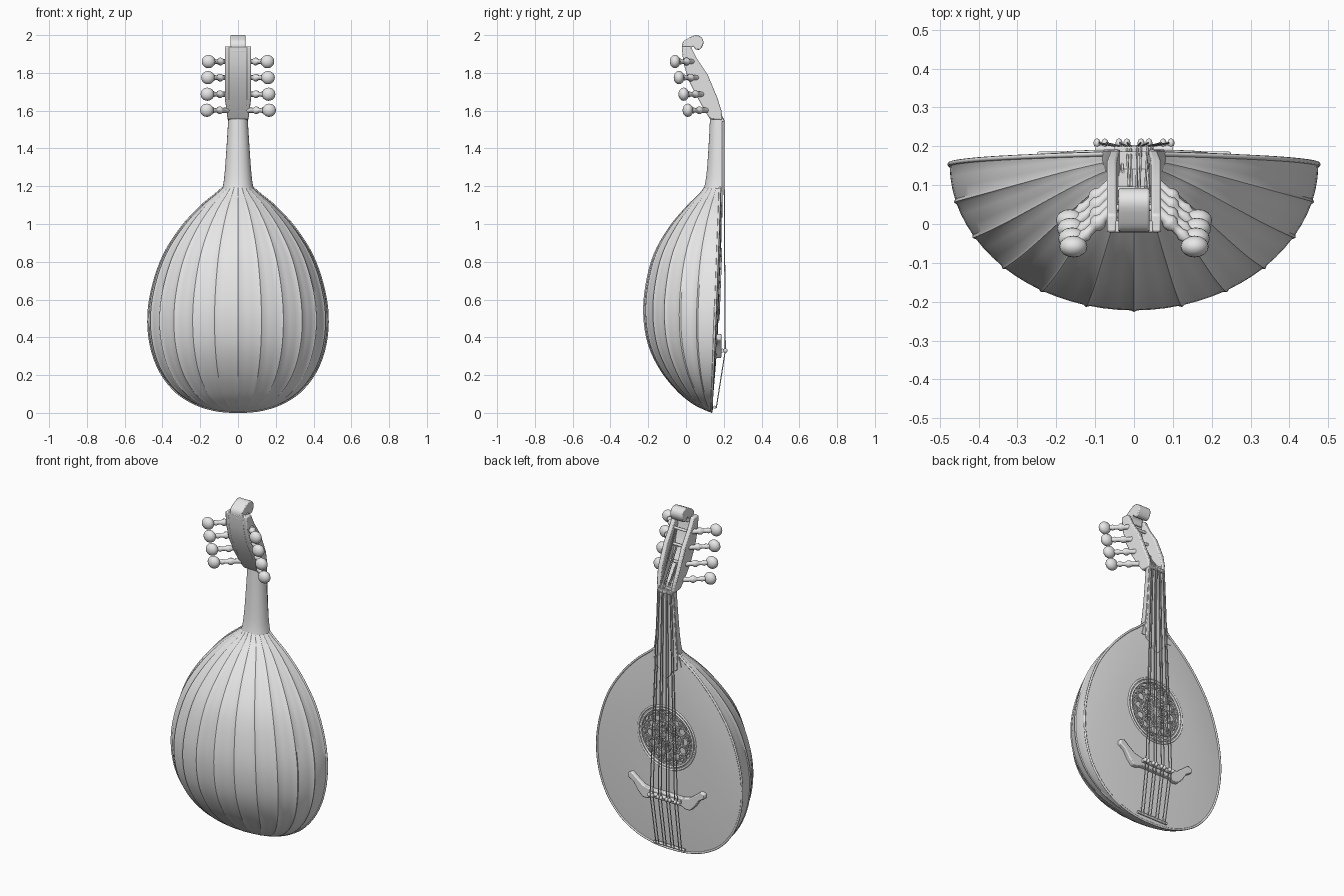
import bpy, bmesh, math
from mathutils import Vector

cube = bpy.data.objects.get("Cube")
if cube:
    bpy.data.objects.remove(cube, do_unlink=True)

grey = bpy.data.materials.new("plain_grey")
grey.use_nodes = True
grey.diffuse_color = (0.8, 0.8, 0.8, 1)
grey.node_tree.nodes["Principled BSDF"].inputs["Base Color"].default_value = (0.8, 0.8, 0.8, 1)


def activate(obj):
    bpy.ops.object.select_all(action="DESELECT")
    obj.select_set(True)
    bpy.context.view_layer.objects.active = obj


def finish(name, bm, bevel=0, angle=35):
    bmesh.ops.recalc_face_normals(bm, faces=bm.faces)
    mesh = bpy.data.meshes.new(name)
    bm.to_mesh(mesh)
    bm.free()
    mesh.materials.append(grey)
    obj = bpy.data.objects.new(name, mesh)
    bpy.context.collection.objects.link(obj)
    if bevel:
        mod = obj.modifiers.new("soft_edges", "BEVEL")
        mod.width, mod.segments = bevel, 2
    activate(obj)
    bpy.ops.object.shade_smooth_by_angle(angle=math.radians(angle))
    return obj


def skin(name, rings, closed, caps, **kw):
    """Bridge equal-length rings of points."""
    bm = bmesh.new()
    rows = [[bm.verts.new(p) for p in ring] for ring in rings]
    n = len(rows[0])
    for a, b in zip(rows, rows[1:]):
        for j in range(n if closed else n - 1):
            k = (j + 1) % n
            bm.faces.new((a[j], a[k], b[k], b[j]))
    if caps:
        bm.faces.new(rows[0])
        bm.faces.new(rows[-1])
    return finish(name, bm, **kw)


def plate(name, pts, place, lo, hi, bevel=0.004):
    """Extrude an outline between two depths; place maps (p, q, depth) to xyz."""
    return skin(name, [[place(p, q, d) for p, q in pts] for d in (lo, hi)], True, True, bevel=bevel)


def tubes(name, paths, radius, cyclic=False, radii=None):
    """Round rods along one or more point paths."""
    curve = bpy.data.curves.new(name, "CURVE")
    curve.dimensions = "3D"
    curve.bevel_depth, curve.bevel_resolution = radius, 2
    curve.use_fill_caps = True
    for path in paths:
        spline = curve.splines.new("POLY")
        spline.points.add(len(path) - 1)
        spline.use_cyclic_u = cyclic
        for i, (pt, co) in enumerate(zip(spline.points, path)):
            pt.co = (*co, 1)
            pt.radius = radii[i] if radii else 1
    curve.materials.append(grey)
    obj = bpy.data.objects.new(name, curve)
    bpy.context.collection.objects.link(obj)
    activate(obj)
    bpy.ops.object.convert(target="MESH")
    bpy.ops.object.shade_smooth_by_angle(angle=math.radians(50))


def balls(name, centres, size):
    bm = bmesh.new()
    for c in centres:
        new = bmesh.ops.create_uvsphere(bm, u_segments=16, v_segments=10, radius=1)["verts"]
        for v in new:
            v.co = Vector(c) + v.co * Vector(size)
    finish(name, bm, angle=60)


def smooth_path(pts, steps=4):
    """Catmull-Rom samples through the points."""
    pts = [Vector(p) for p in pts]
    pts = [2 * pts[0] - pts[1]] + pts + [2 * pts[-1] - pts[-2]]
    out = []
    for a, b, c, d in zip(pts, pts[1:], pts[2:], pts[3:]):
        for i in range(steps):
            t = i / steps
            out.append(b + (c - a) * t / 2 + (a - b * 2.5 + c * 2 - d / 2) * t**2
                       + (b * 1.5 - a / 2 - c * 1.5 + d / 2) * t**3)
    return out + [pts[-2]]


def board_y(z):
    return 0.135 + 0.038 * z


def across(p, q, d):
    return (d, p, q)


def facing(p, q, d):
    return (p, d, q)


def mirrored(half):
    return half + [(-x, z) for x, z in reversed(half) if x]


# Ribbed bowl: height, half width, back depth
body = smooth_path([(.006, .04, .12), (.015, .12, .1), (.045, .22, .04), (.11, .325, -.04),
                    (.22, .412, -.13), (.36, .462, -.197), (.52, .474, -.222), (.68, .448, -.21),
                    (.84, .39, -.168), (.98, .3, -.09), (1.09, .2, 0), (1.16, .115, .07), (1.2, .07, .1)])
ribs = 12
arc = [(math.pi * (r + f) / ribs, k) for r in range(ribs)
       for f, k in ((0, 1.012), (.07, 1), (.35, 1), (.65, 1), (.93, 1))] + [(math.pi, 1.012)]
skin("ribbed_bowl", [[(w * k * math.cos(a), board_y(z) - (board_y(z) - back) * k * math.sin(a), z)
                      for a, k in arc] for z, w, back in body], False, True)

# Domed soundboard with a round sound hole
rose_z, rose_r, dome = 0.68, 0.17, 0.018
outline = [(w, z) for z, w, b in body] + [(-w, z) for z, w, b in reversed(body)]
rings = []
for s in (0, .25, .5, .75, .92, 1):
    ring = []
    for x, z in outline:
        a = math.atan2(z - rose_z, x)
        px = x * s + rose_r * math.cos(a) * (1 - s)
        pz = z * s + (rose_z + rose_r * math.sin(a)) * (1 - s)
        ring.append((px, board_y(pz) + dome * (1 - s * s), pz))
    rings.append(ring)
skin("soundboard", rings, True, False)
tubes("soundboard_rim", [[(x, board_y(z), z) for x, z in outline]], 0.006, True)


# Rosette of interlaced rings over a recessed disc
def circle(x, z, r, lift, n=32):
    pts = []
    for i in range(n):
        a = math.tau * i / n
        pz = z + r * math.sin(a)
        pts.append((x + r * math.cos(a), board_y(pz) + dome + lift, pz))
    return pts


skin("rosette_back", [circle(0, rose_z, r, lift) for r, lift in ((.175, 0), (.17, -.014), (.01, -.014))],
     True, False)
tubes("rosette_border", [circle(0, rose_z, r, 0) for r in (.187, .17)], 0.006, True)
lattice = [circle(0, rose_z, r, -.006) for r in (.03, .09, .135)]
for count, offset, r in ((12, .085, .08), (12, .125, .04), (6, .05, .05)):
    for i in range(count):
        a = math.tau * i / count
        lattice.append(circle(offset * math.cos(a), rose_z + offset * math.sin(a), r, -.006, 24))
tubes("rosette_lattice", lattice, 0.004, True)

# Neck with a rounded back, and the fingerboard with a pointed end
neck = smooth_path([(1.12, .1, .075), (1.2, .08, .098), (1.28, .07, .11), (1.42, .06, .12), (1.58, .05, .128)])
skin("neck", [[(w * math.cos(a), .186 - (.186 - back) * math.sin(a) ** .8, z)
               for a in [math.pi * i / 20 for i in range(20)] + [math.pi]]
              for z, w, back in neck], True, True)
plate("fingerboard", mirrored([(.05, 1.56), (.068, 1.25), (.078, 1.18), (.072, 1.1), (.05, 1.09),
                               (.03, 1.06), (0, 1.03)]), facing, .172, .192, .003)
plate("nut", mirrored([(.05, 1.54), (.05, 1.56)]), facing, .17, .2, .003)

# Open pegbox: two cheeks, back plate and curled scroll
back_edge = [(.128, 1.555), (.105, 1.59), (.06, 1.67), (.01, 1.77), (-.015, 1.86), (-.022, 1.94)]
front_edge = [(.025, 1.94), (.055, 1.88), (.115, 1.79), (.165, 1.67), (.188, 1.6), (.192, 1.55)]
for side, label in ((1, "left"), (-1, "right")):
    plate(label + "_pegbox_cheek", back_edge + front_edge,
          lambda p, q, d: (d * min(1, .78 + 2 * (q - 1.55)), p, q), side * .044, side * .07, .006)
plate("pegbox_back", back_edge + [(y + .03, z) for y, z in reversed(back_edge)], across, -.05, .05, .004)
scroll = smooth_path([(-.02, 1.91), (-.018, 1.96), (.015, 1.985), (.055, 2.0), (.085, 1.985), (.092, 1.955),
                      (.075, 1.925), (.05, 1.925), (.04, 1.94), (.025, 1.93), (.02, 1.9)], 3)
plate("scroll", [tuple(p) for p in scroll], across, -.04, .04, .008)

# Pegs with turned shafts and round heads
peg_heads = [(.01, 1.602), (-.012, 1.687), (-.037, 1.775), (-.058, 1.86)]
heads, spools = [], []
for i, (y, z) in enumerate(peg_heads):
    spools.append([(-.05, y + .1, z), (.05, y + .1, z)])
    for side, label in ((1, "left"), (-1, "right")):
        head = Vector((side * (.165 - .003 * i), y, z))
        foot = Vector((side * .055, y + .098, z))
        stops = (0, .25, .34, .42, .5, .62, .7, .78, 1)
        tubes(f"{label}_peg_shaft_{i + 1}", [[foot.lerp(head, t) for t in stops]], 0.012,
              radii=[1.2, 1.1, 1.7, 1.7, 1, 1, 1.4, 1, 1.2])
        heads.append(head)
balls("peg_heads", heads, (.036, .028, .035))
tubes("peg_spools", spools, 0.008)

# Bridge with raised curling ends, saddle and string pins
wing = [(0, .355), (.1, .352), (.15, .362), (.19, .392), (.225, .42), (.25, .41), (.25, .385),
        (.215, .365), (.185, .32), (.155, .29), (.125, .29), (.1, .302), (0, .302)]
plate("bridge", wing + [(-x, z) for x, z in reversed(wing[1:-1])], facing, .145, .187, .006)
tubes("bridge_saddle", [[(-.1, .193, .33), (.1, .193, .33)]], 0.011)
tubes("tail_bar", [[(-.1, .152, .03), (.1, .152, .03)]], 0.008)

# Four double courses of strings from the tail, over bridge and nut, to the pegs
strings, pins = [], []
for i in range(4):
    for pair in (-1, 1):
        u = (i - 1.5) / 1.5 + pair * .12
        y, z = peg_heads[i]
        strings.append([(u * .075, .16, .025), (u * .08, .208, .33), (u * .04, .2, 1.55),
                        (u * .03, y + .108, z)])
        pins.append((u * .085, .208, .33))
tubes("strings", strings, 0.0028)
balls("string_pins", pins, (.009, .012, .012))
